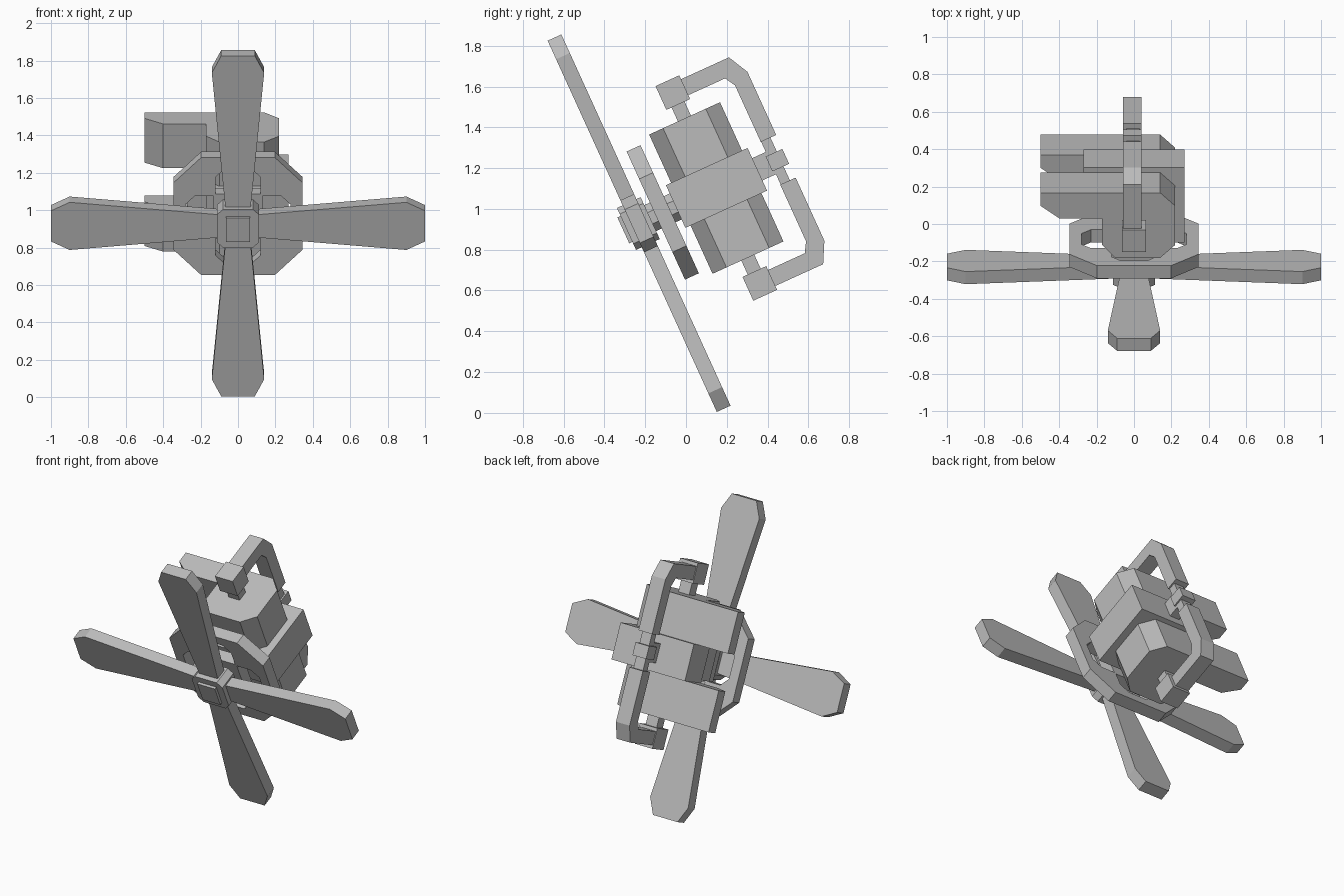
import bpy, bmesh, math
from mathutils import Matrix, Vector

cube = bpy.data.objects.get("Cube")
if cube:
    bpy.data.objects.remove(cube, do_unlink=True)

grey = bpy.data.materials.new("plain grey")
grey.use_nodes = True
grey.diffuse_color = (0.5, 0.5, 0.5, 1)
grey.node_tree.nodes["Principled BSDF"].inputs["Base Color"].default_value = (0.5, 0.5, 0.5, 1)

# The whole engine tilts nose-down; local y runs back along the shaft
TILT = Matrix.Translation((0, -0.23, 0.93)) @ Matrix.Rotation(math.radians(24.5), 4, 'X')

# How a 2D outline point and a depth map to local x, y, z
PLACE = {
    'x': lambda p, d: Vector((d, p[0], p[1])),
    'y': lambda p, d: Vector((p[0], d, p[1])),
    'z': lambda p, d: Vector((p[0], p[1], d)),
}


def prism(name, axis, lo, hi, outline, holes=(), spin=0):
    """Extrude an outline, with optional holes, along a local axis."""
    bm = bmesh.new()
    edges = []
    for loop in (outline, *holes):
        vs = [bm.verts.new(PLACE[axis](p, lo)) for p in loop]
        edges += [bm.edges.new((a, b)) for a, b in zip(vs, vs[1:] + vs[:1])]
    bmesh.ops.triangle_fill(bm, edges=edges, use_beauty=True)
    ext = bmesh.ops.extrude_face_region(bm, geom=bm.faces[:])
    moved = [g for g in ext["geom"] if isinstance(g, bmesh.types.BMVert)]
    bmesh.ops.translate(bm, verts=moved, vec=PLACE[axis]((0, 0), hi - lo))
    if not holes:
        bmesh.ops.dissolve_limit(bm, angle_limit=0.01, verts=bm.verts[:], edges=bm.edges[:])
    bmesh.ops.recalc_face_normals(bm, faces=bm.faces[:])
    mesh = bpy.data.meshes.new(name)
    bm.to_mesh(mesh)
    bm.free()
    mesh.materials.append(grey)
    ob = bpy.data.objects.new(name, mesh)
    bpy.context.collection.objects.link(ob)
    ob.matrix_world = TILT @ Matrix.Rotation(spin, 4, 'Y')
    return ob


def rect(a0, a1, b0, b1):
    return [(a0, b0), (a1, b0), (a1, b1), (a0, b1)]


def octagon(r, flat):
    return [(flat, r), (r, flat), (r, -flat), (flat, -r),
            (-flat, -r), (-r, -flat), (-r, flat), (-flat, r)]


def quarter_turn(loop, n):
    for _ in range(n):
        loop = [(y, -x) for x, y in loop]
    return loop


# Propeller blades
blade = [(-0.065, 0.08), (0.065, 0.08), (0.14, 0.9), (0.09, 1.0), (-0.09, 1.0), (-0.14, 0.9)]
for i in range(4):
    prism(f"blade_{i + 1}", 'y', -0.037, 0.037, blade, spin=i * math.pi / 2)

# Hub, nose plate and drive shaft
prism("hub", 'y', -0.068, 0.06, octagon(0.113, 0.08))
prism("nose_plate", 'y', -0.085, -0.06, rect(-0.065, 0.065, -0.07, 0.07))
prism("drive_shaft", 'y', 0.05, 0.21, octagon(0.07, 0.03))

# Eight-sided mounting plate with four windows
window = [(-0.12, 0.13), (0.12, 0.13), (0.12, 0.23), (0.07, 0.28), (-0.07, 0.28), (-0.12, 0.23)]
prism("mounting_plate", 'y', 0.09, 0.165, octagon(0.345, 0.197),
      [quarter_turn(window, n) for n in range(4)])

# Crankcase between the cylinder blocks
prism("crankcase", 'z', -0.115, 0.115,
      [(-0.27, 0.637), (0.27, 0.637), (0.27, 0.197), (-0.17, 0.197), (-0.17, 0.45), (-0.27, 0.45)])

# Cylinder block footprint, with a side arm
block = [(-0.5, 0.607), (0.14, 0.607), (0.22, 0.53), (0.22, 0.30), (0.14, 0.225),
         (-0.10, 0.225), (-0.17, 0.30), (-0.17, 0.457), (-0.40, 0.457), (-0.5, 0.53)]
# Half of the bent exhaust pipe, seen from the side
pipe = [(0.47, 0.471), (0.678, 0.471), (0.708, 0.42), (0.708, 0.115),
        (0.791, 0.115), (0.791, 0.455), (0.738, 0.557), (0.47, 0.557)]

for side, s in (("upper", 1), ("lower", -1)):
    def span(a, b):
        return sorted((a * s, b * s))
    prism(f"{side}_cylinder_block", 'z', *span(0.115, 0.375), block)
    prism(f"{side}_pipe_stem", 'z', *span(0.37, 0.46), rect(-0.04, 0.04, 0.38, 0.45))
    prism(f"{side}_pipe_cap", 'z', *span(0.45, 0.578), rect(-0.065, 0.065, 0.352, 0.48))
    prism(f"{side}_pipe", 'x', -0.06, 0.04, [(b, u * s) for b, u in pipe])

# Joint that ties both pipes to the crankcase
prism("pipe_joint", 'x', -0.04, 0.03, rect(0.71, 0.76, -0.12, 0.12))
prism("pipe_collar", 'x', -0.06, 0.04, rect(0.70, 0.79, -0.04, 0.04))
prism("pipe_bracket", 'x', -0.04, 0.03, rect(0.63, 0.72, -0.06, 0.06))
